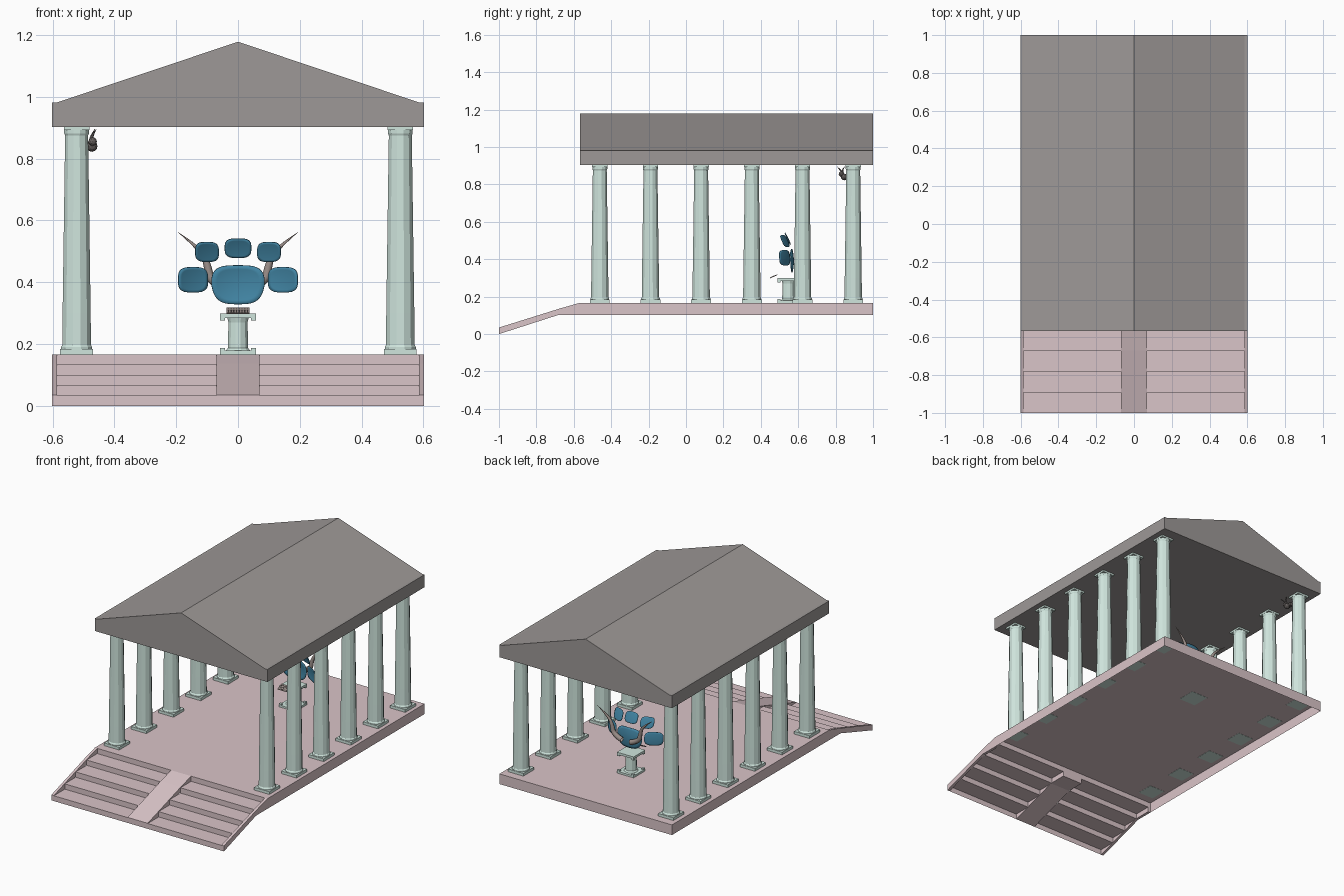
import bpy, bmesh, math
from mathutils import Vector, Matrix

if "Cube" in bpy.data.objects:
    bpy.data.objects.remove(bpy.data.objects["Cube"], do_unlink=True)


def material(name, rgb):
    m = bpy.data.materials.new(name)
    m.use_nodes = True
    m.diffuse_color = (*rgb, 1)
    m.node_tree.nodes["Principled BSDF"].inputs["Base Color"].default_value = (*rgb, 1)
    return m


PINK = material("pink stone", (0.70, 0.555, 0.58))
GREY = material("grey roof stone", (0.34, 0.318, 0.31))
MINT = material("pale green marble", (0.63, 0.79, 0.73))
BLUE = material("blue glass", (0.055, 0.24, 0.38))
HORN = material("brown horn", (0.32, 0.265, 0.245))
DARK = material("dark bronze", (0.13, 0.115, 0.11))


def finish(bm, name, mat, smooth=False):
    mesh = bpy.data.meshes.new(name)
    bm.to_mesh(mesh)
    bm.free()
    mesh.materials.append(mat)
    for p in mesh.polygons:
        p.use_smooth = smooth
    ob = bpy.data.objects.new(name, mesh)
    bpy.context.collection.objects.link(ob)
    return ob


def add_box(bm, lo, hi):
    lo, hi = Vector(lo), Vector(hi)
    size = Matrix.Diagonal((*(hi - lo), 1))
    bmesh.ops.create_cube(bm, size=1, matrix=Matrix.Translation((lo + hi) / 2) @ size)


def extrude(bm, faces, move):
    out = bmesh.ops.extrude_face_region(bm, geom=faces)
    bmesh.ops.translate(bm, vec=move, verts=[v for v in out["geom"] if isinstance(v, bmesh.types.BMVert)])
    bmesh.ops.recalc_face_normals(bm, faces=bm.faces)


def add_prism(bm, points, move):
    extrude(bm, [bm.faces.new([bm.verts.new(p) for p in points])], Vector(move))


def add_lathe(bm, profile, sides, x, y):
    rings = []
    for r, z in profile:
        angles = [math.tau * (i + 0.5) / sides for i in range(sides)]
        rings.append([bm.verts.new((x + r * math.cos(a), y + r * math.sin(a), z)) for a in angles])
    for low, high in zip(rings, rings[1:]):
        for i in range(sides):
            j = (i + 1) % sides
            bm.faces.new((low[i], low[j], high[j], high[i]))


# Floor slab, hollow underneath and open towards the stairs
FRONT, FLOOR, UNDER = -0.567, 0.167, 0.103
bm = bmesh.new()
add_box(bm, (-0.602, FRONT, UNDER), (0.602, 1, FLOOR))
bm.normal_update()
bmesh.ops.delete(bm, geom=[f for f in bm.faces if f.normal.z < -0.5 or f.normal.y < -0.5], context="FACES")
finish(bm, "floor_slab", PINK)

# Stair stringers and centre ramp
slope = [(-1, 0), (-1, 0.035), (-0.67, 0.138), (FRONT, FLOOR), (FRONT, UNDER), (-0.68, UNDER)]
for name, x0, x1 in (("right_stringer", -0.602, -0.585), ("centre_ramp", -0.07, 0.07),
                     ("left_stringer", 0.585, 0.602)):
    bm = bmesh.new()
    add_prism(bm, [(x0, y, z) for y, z in slope], (x1 - x0, 0, 0))
    finish(bm, name, PINK)

# Folded stair sheets either side of the ramp
for name, x0, x1 in (("right_steps", -0.585, -0.07), ("left_steps", 0.07, 0.585)):
    bm = bmesh.new()
    path = []
    for i in range(4):
        y = -1 + i * 0.109
        path += [(y, i * 0.0335), (y, (i + 1) * 0.0335)]
    path += [(FRONT, path[-1][1]), (FRONT, FLOOR)]
    pairs = [[bm.verts.new((x, y, z)) for x in (x0, x1)] for y, z in path]
    for (a, b), (c, d) in zip(pairs, pairs[1:]):
        bm.faces.new((a, b, d, c))
    finish(bm, name, PINK)

# Roof: one gabled block whose slopes are sunk between the end gables
EAVE, LIP = 0.903, 0.982
half = [(0.602, EAVE), (0.602, LIP), (0.585, LIP)]
outline = half + [(0, 1.178)] + [(-x, z) for x, z in reversed(half)]
bm = bmesh.new()
add_prism(bm, [(x, FRONT, z) for x, z in outline], (0, 1 - FRONT, 0))
for y in (-0.5, 0.93):
    bmesh.ops.bisect_plane(bm, geom=bm.verts[:] + bm.edges[:] + bm.faces[:],
                           plane_co=(0, y, 0), plane_no=(0, 1, 0))
bm.normal_update()
slopes = [f for f in bm.faces if 0.5 < f.normal.z < 0.99 and abs(f.calc_center_median().y - 0.215) < 0.1]
extrude(bm, slopes, Vector((0, 0, -0.013)))
finish(bm, "roof", GREY)

# Columns in two rows of six
shaft = [(0.052, 0.183), (0.052, 0.191), (0.048, 0.197), (0.047, 0.3), (0.0385, 0.875),
         (0.0415, 0.882), (0.0415, 0.894)]
for side, x in (("right", -0.522), ("left", 0.525)):
    for i in range(6):
        y = -0.461 + i * 0.271
        bm = bmesh.new()
        add_lathe(bm, shaft, 12, x, y)
        add_box(bm, (x - 0.053, y - 0.053, FLOOR - 0.001), (x + 0.053, y + 0.053, 0.184))
        add_box(bm, (x - 0.041, y - 0.041, 0.892), (x + 0.041, y + 0.041, EAVE))
        finish(bm, f"{side}_column_{i + 1}", MINT)

# Pedestal with corner blocks on the plinth and cap
PY = 0.547
bm = bmesh.new()
add_lathe(bm, [(0.042, 0.178), (0.034, 0.187), (0.032, 0.27), (0.036, 0.287)], 12, 0, PY)
for z0, z1 in ((FLOOR - 0.001, 0.179), (0.285, 0.299)):
    add_box(bm, (-0.058, PY - 0.058, z0), (0.058, PY + 0.058, z1))
for sx in (-1, 1):
    for sy in (-1, 1):
        cx, cy = sx * 0.05, PY + sy * 0.05
        for z0, z1 in ((0.179, 0.188), (0.276, 0.285)):
            add_box(bm, (cx - 0.008, cy - 0.008, z0), (cx + 0.008, cy + 0.008, z1))
finish(bm, "pedestal", MINT)

# Tilted control board with rows of keys
tilt = Matrix.Translation((0, 0.468, 0.308)) @ Matrix.Rotation(math.radians(25), 4, "X")
bm = bmesh.new()
add_box(bm, (-0.038, -0.022, -0.002), (0.038, 0.022, 0.002))
board = finish(bm, "control_board", HORN)
bm = bmesh.new()
for row in range(3):
    for col in range(8):
        x, y = -0.031 + col * 0.0088, -0.013 + row * 0.012
        add_box(bm, (x - 0.002, y - 0.004, 0.002), (x + 0.002, y + 0.004, 0.003))
keys = finish(bm, "control_keys", DARK)
for ob in (board, keys):
    ob.data.transform(tilt)


# Curved glass screens lying on one shared bowl
def screen(name, cx, cz, hw, hh, taper=0.0, rings=5, sides=32):
    bm = bmesh.new()

    def vert(t, a):
        c, s = math.cos(a), math.sin(a)
        u = math.copysign(abs(c) ** 0.62, c) * t
        v = math.copysign(abs(s) ** 0.62, s) * t
        x, z = cx + hw * u * (1 + taper * min(v, 0)), cz + hh * v
        return bm.verts.new((x, 0.575 - 2 * x * x - 2 * (z - 0.39) ** 2, z))

    centre = vert(0, 0)
    loops = [[vert((r + 1) / rings, math.tau * i / sides) for i in range(sides)] for r in range(rings)]
    for i in range(sides):
        j = (i + 1) % sides
        bm.faces.new((centre, loops[0][i], loops[0][j]))
        for a, b in zip(loops, loops[1:]):
            bm.faces.new((a[i], b[i], b[j], a[j]))
    bmesh.ops.recalc_face_normals(bm, faces=bm.faces)
    ob = finish(bm, name, BLUE, True)
    mod = ob.modifiers.new("thickness", "SOLIDIFY")
    mod.thickness, mod.offset = 0.004, 0


screen("centre_screen", 0, 0.392, 0.086, 0.063, 0.15)
screen("top_screen", 0, 0.51, 0.043, 0.031)
for side, s in (("right", -1), ("left", 1)):
    screen(f"{side}_side_screen", s * 0.145, 0.408, 0.048, 0.041)
    screen(f"{side}_upper_screen", s * 0.1, 0.498, 0.038, 0.032)


# Tapered horns
def horn(name, mat, points, radius):
    cu = bpy.data.curves.new(name, "CURVE")
    cu.dimensions, cu.bevel_depth, cu.bevel_resolution = "3D", radius, 2
    cu.resolution_u = 5
    sp = cu.splines.new("NURBS")
    sp.points.add(len(points) - 1)
    for i, (p, co) in enumerate(zip(sp.points, points)):
        p.co = (*co, 1)
        p.radius = 1 - 0.97 * (i / (len(points) - 1)) ** 2
    sp.use_endpoint_u, sp.order_u = True, 3
    cu.materials.append(mat)
    bpy.context.collection.objects.link(bpy.data.objects.new(name, cu))


for side, s in (("right", -1), ("left", 1)):
    horn(f"{side}_horn", HORN, [(s * 0.03, 0.595, 0.38), (s * 0.09, 0.595, 0.4), (s * 0.098, 0.595, 0.455),
                                (s * 0.118, 0.6, 0.505), (s * 0.194, 0.61, 0.562)], 0.016)

# Small horned ornament on the rear right column
bm = bmesh.new()
for x, y, z, r in ((-0.472, 0.845, 0.84, 0.018), (-0.47, 0.83, 0.855, 0.014)):
    bmesh.ops.create_icosphere(bm, subdivisions=2, radius=r, matrix=Matrix.Translation((x, y, z)))
add_box(bm, (-0.492, 0.845, 0.835), (-0.472, 0.875, 0.855))
finish(bm, "ornament_head", DARK)
for n, (x, y) in enumerate(((-0.457, 0.807), (-0.462, 0.85))):
    horn(f"ornament_horn_{n + 1}", DARK, [(-0.475, 0.84, 0.855), (-0.476, 0.83, 0.872), (x, y, 0.897)], 0.007)
